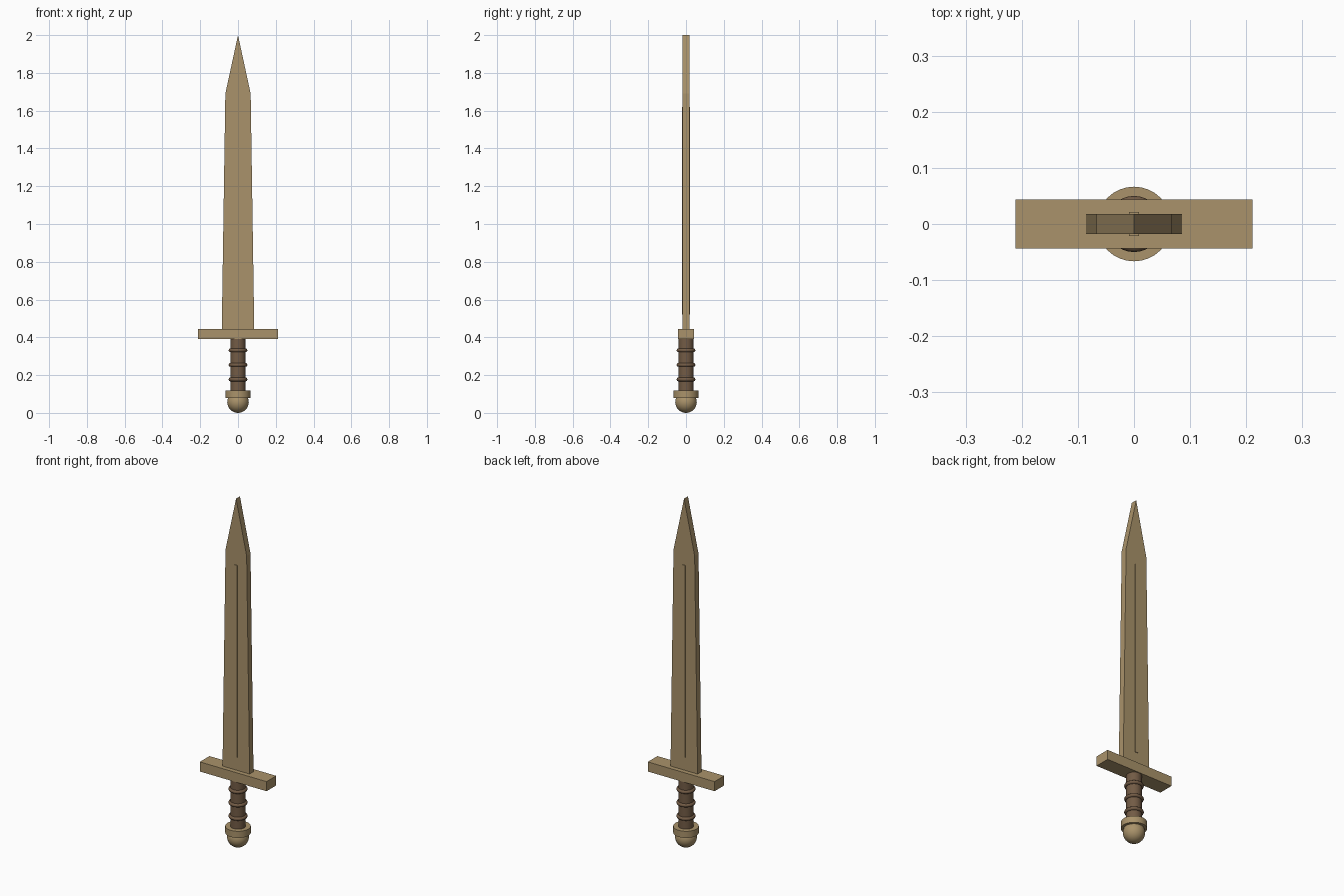
import bpy, bmesh, math

cube = bpy.data.objects.get("Cube")
if cube:
    bpy.data.objects.remove(cube, do_unlink=True)


def material(name, color):
    m = bpy.data.materials.new(name)
    m.use_nodes = True
    m.diffuse_color = color
    m.node_tree.nodes["Principled BSDF"].inputs["Base Color"].default_value = color
    return m


tan = material("tan wood", (0.40, 0.29, 0.145, 1))
brown = material("dark brown grip", (0.17, 0.105, 0.06, 1))


def finish(obj, name, mat, smooth=False):
    obj.name = name
    obj.data.materials.append(mat)
    if smooth:
        bpy.ops.object.shade_smooth_by_angle(angle=math.radians(40))
    return obj


def box(name, mat, size, z):
    bpy.ops.mesh.primitive_cube_add(size=1, location=(0, 0, z))
    obj = bpy.context.object
    obj.scale = size
    bpy.ops.object.transform_apply(location=False, rotation=False)
    return finish(obj, name, mat)


def cylinder(name, mat, radius, low, high):
    bpy.ops.mesh.primitive_cylinder_add(
        vertices=32, radius=radius, depth=high - low, location=(0, 0, (low + high) / 2))
    return finish(bpy.context.object, name, mat, True)


# Blade: tapered outline extruded through its thickness
half = [(0.086, 0.44), (0.067, 1.69)]
outline = half + [(0, 2.0)] + [(-x, z) for x, z in reversed(half)]
bm = bmesh.new()
face = bm.faces.new([bm.verts.new((x, -0.0175, z)) for x, z in outline])
sweep = bmesh.ops.extrude_face_region(bm, geom=[face])
moved = [v for v in sweep["geom"] if isinstance(v, bmesh.types.BMVert)]
bmesh.ops.translate(bm, verts=moved, vec=(0, 0.035, 0))
bmesh.ops.recalc_face_normals(bm, faces=bm.faces)
mesh = bpy.data.meshes.new("blade")
bm.to_mesh(mesh)
bm.free()
blade = bpy.data.objects.new("blade", mesh)
bpy.context.collection.objects.link(blade)
finish(blade, "blade", tan)

# Raised rib on both faces of the blade
box("blade_rib", tan, (0.018, 0.042, 1.1), 1.07)

# Crossguard
box("crossguard", tan, (0.423, 0.087, 0.055), 0.4175)

# Grip with its three rings
cylinder("grip", brown, 0.04, 0.1, 0.395)
for i in range(3):
    bpy.ops.mesh.primitive_torus_add(
        major_radius=0.04, minor_radius=0.01, major_segments=32, minor_segments=10,
        location=(0, 0, 0.177 + 0.077 * i))
    finish(bpy.context.object, f"grip_ring_{i + 1}", brown, True)

# Pommel: collar over a ball
cylinder("pommel_collar", tan, 0.0665, 0.08, 0.118)
bpy.ops.mesh.primitive_uv_sphere_add(
    segments=32, ring_count=16, radius=0.057, location=(0, 0, 0.057))
finish(bpy.context.object, "pommel_ball", tan, True)
